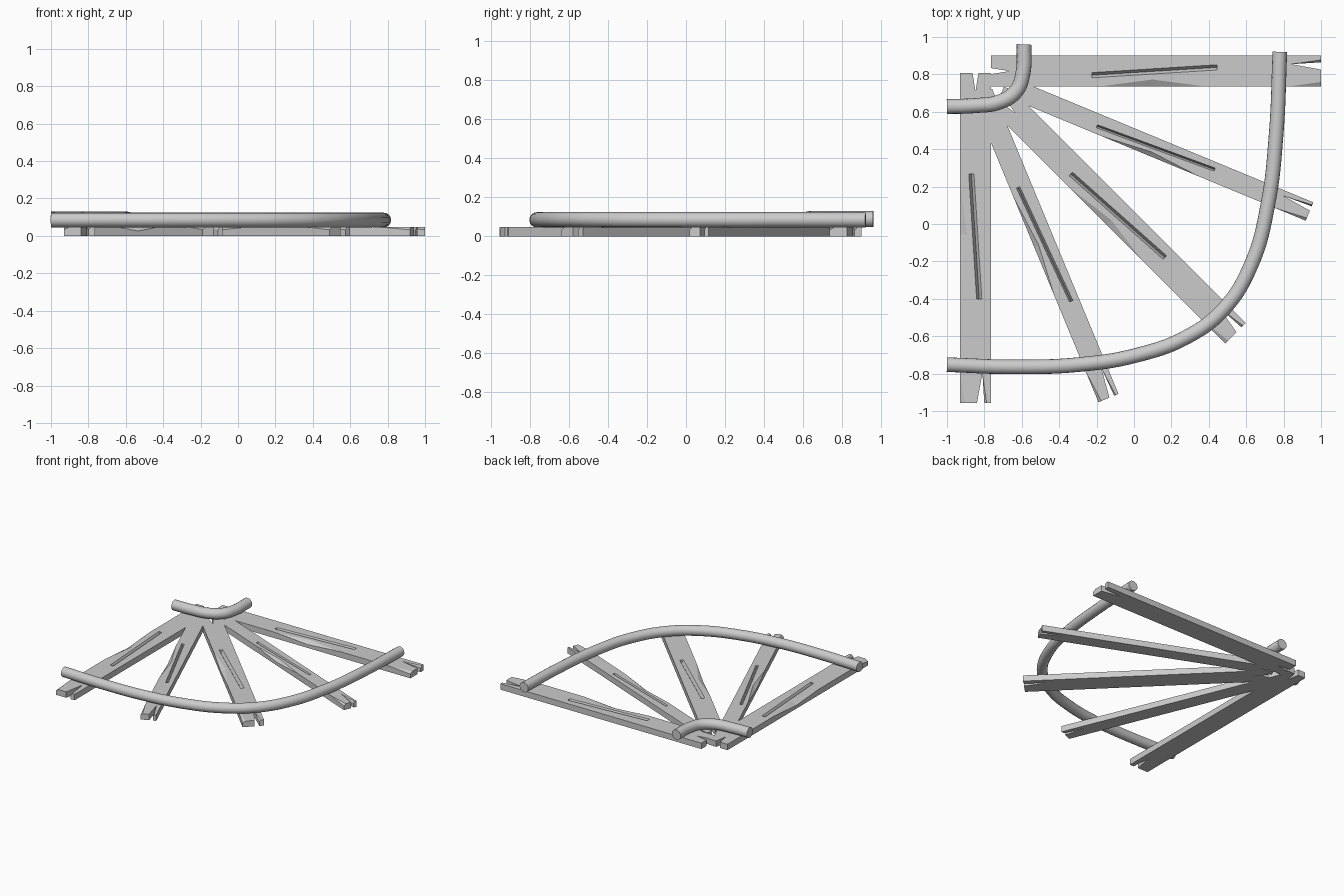
import bpy, bmesh, math
from mathutils import Matrix, Vector

if "Cube" in bpy.data.objects:
    bpy.data.objects.remove(bpy.data.objects["Cube"])

T = 0.047       # plank thickness
L = 1.765       # plank length
W = 0.0825      # half width the outline is drawn for

# Plank outline: along, across, top height, belongs to the flat top
OUTLINE = [
    (0, -W, T, 1), (0.58, -W, T, 1), (0.865, -W, 0.026, 0), (1.145, -W, T, 1),
    (1.59, -W, T, 1), (L, -W, 0.033, 0), (L, -0.058, T, 1),
    (L, 0.008, T, 1), (1.605, 0.037, T, 1), (L, 0.047, 0.033, 0), (L, 0.06, T, 1),
    (L, W, T, 1), (0, W, T, 1), (0, 0.016, T, 1), (0.1, 0.0, T, 1), (0, -0.016, T, 1),
]


def mesh_object(name, bm):
    bmesh.ops.recalc_face_normals(bm, faces=bm.faces)
    me = bpy.data.meshes.new(name)
    bm.to_mesh(me)
    bm.free()
    ob = bpy.data.objects.new(name, me)
    bpy.context.collection.objects.link(ob)
    return ob


def plank(name, start, degrees, half_width):
    k = half_width / W
    bm = bmesh.new()
    low = [bm.verts.new((u, v * k, 0)) for u, v, z, f in OUTLINE]
    top = [bm.verts.new((u, v * k, z)) for u, v, z, f in OUTLINE]
    chip = bm.verts.new((0.865, -0.045 * k, T))
    n = len(OUTLINE)
    bm.faces.new(low[::-1])
    for i in range(n):
        j = (i + 1) % n
        bm.faces.new((low[i], low[j], top[j], top[i]))
    # Flat top, then the chipped edge and splintered corners
    flat = [chip if i == 2 else top[i] for i in range(n) if OUTLINE[i][3] or i == 2]
    bm.faces.new(flat)
    bm.faces.new((top[1], top[2], chip))
    bm.faces.new((top[2], top[3], chip))
    bm.faces.new((top[4], top[5], top[6]))
    bm.faces.new((top[8], top[9], top[10]))
    ob = mesh_object(name, bm)

    # Slanted V groove cut in the middle
    bm = bmesh.new()
    ends = []
    for u, v in ((0.54, -0.022), (1.21, 0.02)):
        ends.append([bm.verts.new((u, (v + dv) * k, z)) for dv, z in
                     ((-0.016, T + 0.01), (-0.014, T), (0.0, 0.022), (0.014, T), (0.016, T + 0.01))])
    a, b = ends
    bm.faces.new(a)
    bm.faces.new(b[::-1])
    for i in range(5):
        j = (i + 1) % 5
        bm.faces.new((a[i], a[j], b[j], b[i]))
    cutter = mesh_object("groove_cutter", bm)
    cutter.hide_render = True
    mod = ob.modifiers.new("groove", 'BOOLEAN')
    mod.operation = 'DIFFERENCE'
    mod.solver = 'EXACT'
    mod.object = cutter
    bpy.context.view_layer.objects.active = ob
    bpy.ops.object.modifier_apply(modifier=mod.name)
    bpy.data.objects.remove(cutter)

    ob.matrix_world = (Matrix.Translation(Vector((*start, 0)))
                       @ Matrix.Rotation(math.radians(degrees), 4, 'Z'))


def rail(name, points, z, radius):
    cu = bpy.data.curves.new(name, 'CURVE')
    cu.dimensions = '3D'
    cu.bevel_depth = radius
    cu.bevel_resolution = 6
    cu.resolution_u = 8
    cu.use_fill_caps = True
    sp = cu.splines.new('BEZIER')
    sp.bezier_points.add(len(points) - 1)
    for bp, (x, y) in zip(sp.bezier_points, points):
        bp.co = (x, y, z)
        bp.handle_left_type = bp.handle_right_type = 'AUTO'
    ob = bpy.data.objects.new(name, cu)
    bpy.context.collection.objects.link(ob)
    bpy.ops.object.select_all(action='DESELECT')
    ob.select_set(True)
    bpy.context.view_layer.objects.active = ob
    bpy.ops.object.convert(target='MESH')
    bpy.ops.object.shade_smooth_by_angle(angle=math.radians(40))


# Wooden sleepers fanned through a quarter turn
for i, (start, deg, hw) in enumerate([
        ((-0.765, 0.8175), 0, 0.0825), ((-0.692, 0.742), -22.5, 0.053),
        ((-0.705, 0.664), -45, 0.078), ((-0.812, 0.70), -67.5, 0.058),
        ((-0.8475, 0.808), -90, 0.0825)]):
    plank(f"sleeper_{i + 1}", start, deg, hw)

# Curved rails
rail("outer_rail", [(-1, -0.752), (-0.65, -0.764), (-0.3, -0.752), (0, -0.705),
                    (0.28, -0.605), (0.48, -0.455), (0.63, -0.21), (0.715, 0.1),
                    (0.76, 0.48), (0.78, 0.92)], 0.085, 0.039)
rail("inner_rail", [(-1, 0.628), (-0.85, 0.633), (-0.72, 0.652), (-0.632, 0.708),
                    (-0.595, 0.8), (-0.587, 0.96)], 0.089, 0.04)
